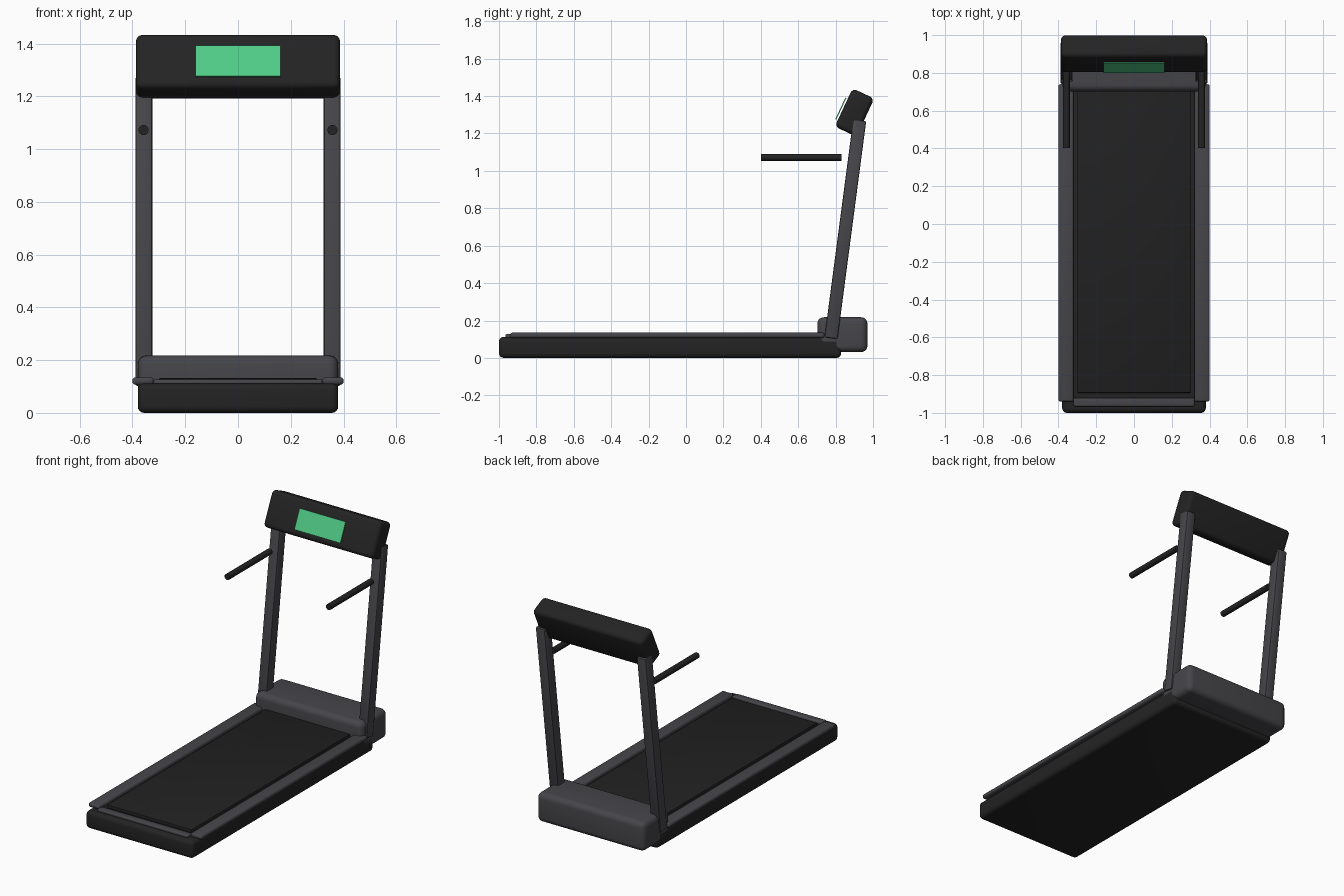
import bpy, math

if "Cube" in bpy.data.objects:
    bpy.data.objects.remove(bpy.data.objects["Cube"])


def material(name, rgb):
    m = bpy.data.materials.new(name)
    m.diffuse_color = (*rgb, 1)
    m.use_nodes = True
    m.node_tree.nodes["Principled BSDF"].inputs["Base Color"].default_value = m.diffuse_color
    return m


BLACK = material("matte_black", (0.017, 0.017, 0.017))
BELT = material("belt_black", (0.015, 0.015, 0.015))
GREY = material("dark_grey", (0.061, 0.061, 0.069))
GREEN = material("screen_green", (0.08, 0.60, 0.24))


def finish(ob, name, mat):
    ob.name = name
    ob.data.materials.append(mat)
    bpy.ops.object.shade_smooth_by_angle(angle=math.radians(35))
    return ob


def box(name, centre, size, mat, bevel=0.0, tilt=0.0, segments=4):
    """Rounded box; tilt leans the top toward +y, in degrees."""
    bpy.ops.mesh.primitive_cube_add(size=1, location=centre)
    ob = bpy.context.object
    ob.scale = size
    bpy.ops.object.transform_apply(location=False, rotation=False, scale=True)
    ob.rotation_euler.x = -math.radians(tilt)
    if bevel:
        mod = ob.modifiers.new("bevel", 'BEVEL')
        mod.width = bevel
        mod.segments = segments
        bpy.ops.object.modifier_apply(modifier=mod.name)
    return finish(ob, name, mat)


# Running deck, belt and rear trim
box("deck", (0, -0.085, 0.056), (0.76, 1.83, 0.112), BLACK, 0.025)
box("running_belt", (0, -0.095, 0.119), (0.60, 1.60, 0.026), BELT, 0.006, segments=2)
box("rear_trim", (0, -0.943, 0.116), (0.64, 0.046, 0.022), GREY, 0.008, segments=3)

# Motor cover at the far end
box("motor_cover", (0, 0.836, 0.124), (0.76, 0.268, 0.187), GREY, 0.035, segments=5)

# Parts repeated on both sides
for side, s in (("left", -1), ("right", 1)):
    box(f"{side}_foot_rail", (s * 0.36, -0.10, 0.121), (0.08, 1.68, 0.028), GREY, 0.011, segments=3)
    box(f"{side}_upright", (s * 0.357, 0.852, 0.688), (0.064, 0.07, 1.175), GREY, 0.008, 7.5, segments=2)
    bpy.ops.mesh.primitive_cylinder_add(
        vertices=24, radius=0.019, depth=0.43,
        location=(s * 0.358, 0.617, 1.072), rotation=(math.pi / 2, 0, 0))
    finish(bpy.context.object, f"{side}_handle", BLACK)

# Tilted console and its display
box("console", (0, 0.901, 1.312), (0.774, 0.128, 0.225), BLACK, 0.025, 25)
box("display", (0, 0.828, 1.333), (0.324, 0.006, 0.128), GREEN, 0, 25)
